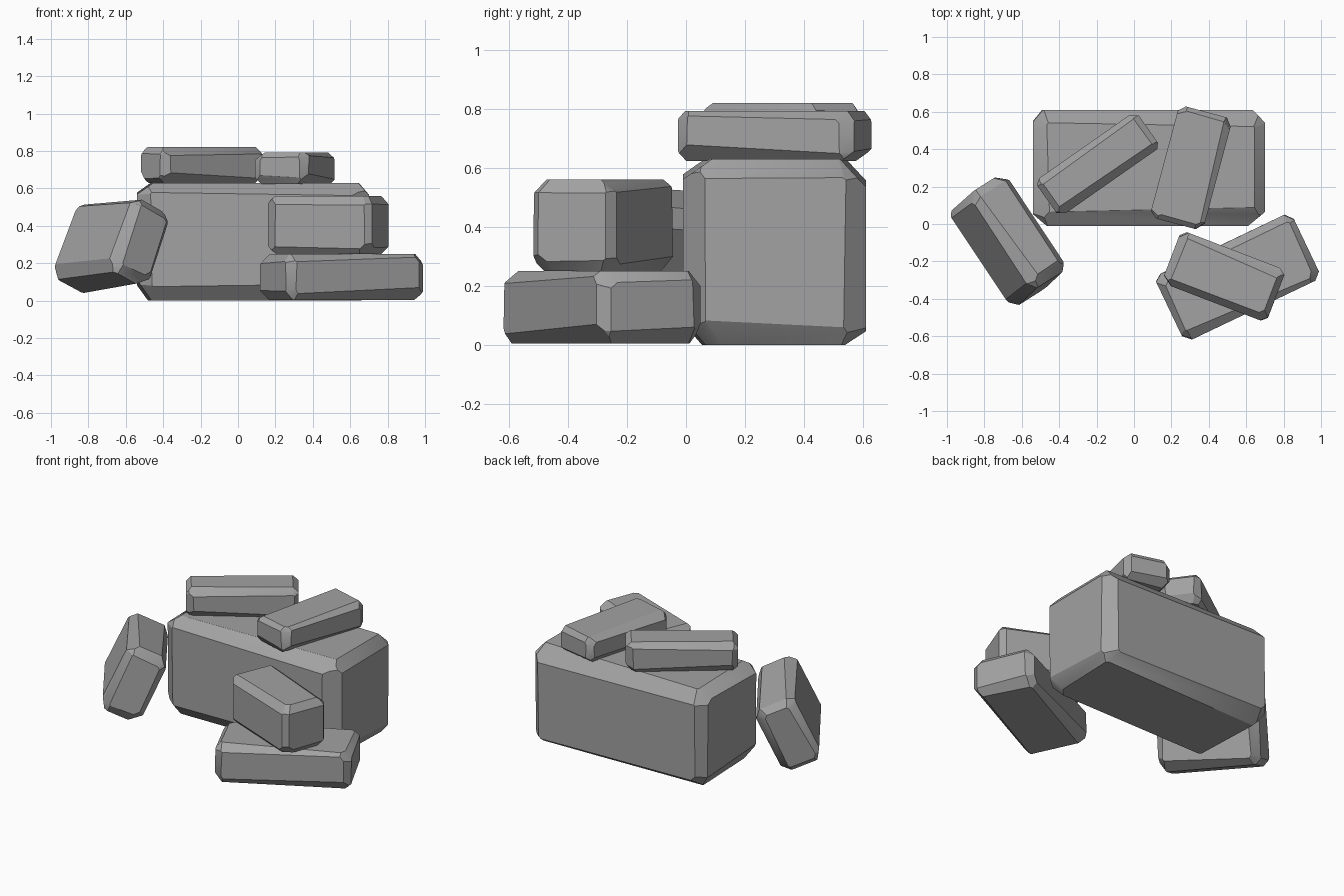
import bpy, bmesh, math, random
from itertools import product
from mathutils import Vector

if "Cube" in bpy.data.objects:
    bpy.data.objects.remove(bpy.data.objects["Cube"], do_unlink=True)

stone_grey = bpy.data.materials.new("stone_grey")
stone_grey.use_nodes = True
grey = (0.36, 0.36, 0.36, 1)
stone_grey.diffuse_color = grey
stone_grey.node_tree.nodes["Principled BSDF"].inputs["Base Color"].default_value = grey


def chisel(bm, point, normal):
    """Slice off everything beyond a plane and cap the cut."""
    geom = bm.verts[:] + bm.edges[:] + bm.faces[:]
    cut = bmesh.ops.bisect_plane(bm, geom=geom, plane_co=point, plane_no=normal,
                                 dist=1e-5, clear_outer=True)
    edges = [e for e in cut["geom_cut"] if isinstance(e, bmesh.types.BMEdge)]
    if edges:
        bmesh.ops.holes_fill(bm, edges=edges, sides=0)


def stone(name, size, location, rotation, chip, seed):
    """Box with every edge and corner unevenly chiselled away."""
    rng = random.Random(seed)
    half = Vector(size) / 2
    bm = bmesh.new()
    bmesh.ops.create_cube(bm, size=1)
    bmesh.ops.scale(bm, vec=size, verts=bm.verts)
    # edges have one zero in their direction, corners have none
    for zeros in (1, 0):
        for d in product((-1, 0, 1), repeat=3):
            if d.count(0) != zeros:
                continue
            corner = Vector([s * h for s, h in zip(d, half)])
            normal = Vector([s * rng.uniform(0.75, 1.25) if s
                             else rng.uniform(-0.05, 0.05) for s in d]).normalized()
            depth = chip * (rng.uniform(0.5, 0.85) if zeros else rng.uniform(1.0, 1.3))
            chisel(bm, corner - normal * depth, normal)
    bmesh.ops.remove_doubles(bm, verts=bm.verts, dist=0.004)
    bmesh.ops.recalc_face_normals(bm, faces=bm.faces)
    mesh = bpy.data.meshes.new(name)
    bm.to_mesh(mesh)
    bm.free()
    mesh.materials.append(stone_grey)
    obj = bpy.data.objects.new(name, mesh)
    bpy.context.collection.objects.link(obj)
    obj.location = location
    obj.rotation_euler = [math.radians(a) for a in rotation]
    bpy.ops.object.select_all(action="DESELECT")
    obj.select_set(True)
    bpy.context.view_layer.objects.active = obj
    bpy.ops.object.shade_smooth_by_angle(angle=math.radians(32))


# Large block at the back
stone("base_block", (1.24, 0.62, 0.63), (0.08, 0.3, 0.315), (0, 0, 0), 0.07, 3)
# Two slabs lying on it
stone("top_slab_right", (0.62, 0.295, 0.17), (0.305, 0.3, 0.708), (0, 0, 75), 0.035, 5)
stone("top_slab_left", (0.66, 0.235, 0.19), (-0.195, 0.32, 0.725), (0, 0, 35), 0.035, 8)
# Two stacked stones in front
stone("front_lower_slab", (0.81, 0.39, 0.245), (0.555, -0.285, 0.127), (0, 0, 25.5), 0.045, 11)
stone("front_upper_block", (0.6, 0.3, 0.31), (0.48, -0.28, 0.405), (0, 0, -21), 0.04, 14)
# Stone leaning against the block
stone("leaning_stone", (0.62, 0.26, 0.44), (-0.675, -0.09, 0.295), (-25, -4, -56), 0.045, 17)
